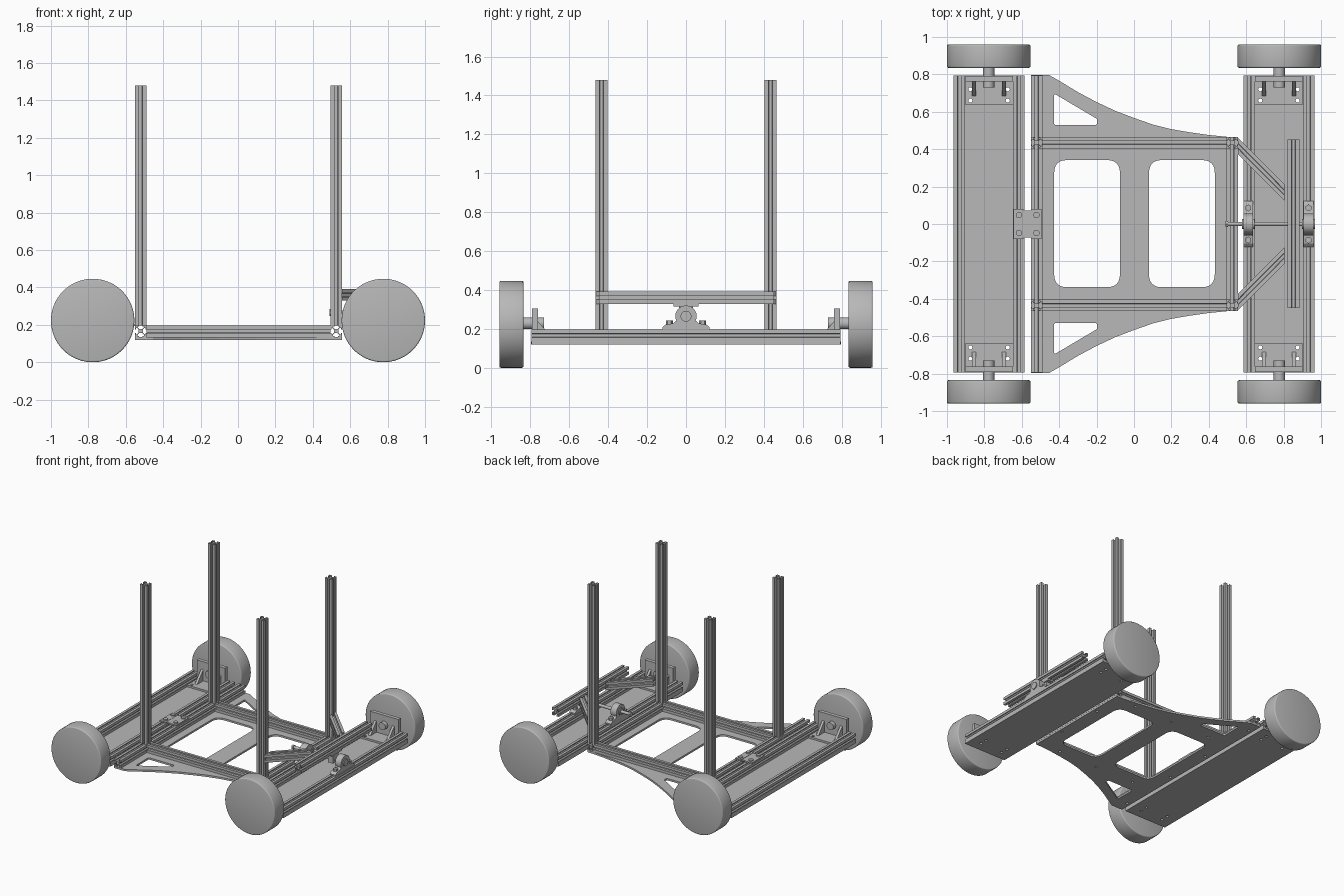
import bpy, bmesh, math
from mathutils import Vector, Matrix

cube = bpy.data.objects.get("Cube")
if cube:
    bpy.data.objects.remove(cube, do_unlink=True)

grey = bpy.data.materials.new("plain grey")
grey.use_nodes = True
grey.diffuse_color = (0.48, 0.48, 0.48, 1)
grey.node_tree.nodes["Principled BSDF"].inputs["Base Color"].default_value = grey.diffuse_color


def finish(name, bm):
    bmesh.ops.recalc_face_normals(bm, faces=bm.faces)
    mesh = bpy.data.meshes.new(name)
    bm.to_mesh(mesh)
    bm.free()
    obj = bpy.data.objects.new(name, mesh)
    bpy.context.collection.objects.link(obj)
    mesh.materials.append(grey)
    return obj


def prism(name, points, vector):
    """Extrude a closed outline along a vector."""
    bm = bmesh.new()
    face = bm.faces.new([bm.verts.new(p) for p in points])
    new = bmesh.ops.extrude_face_region(bm, geom=[face], use_keep_orig=True)["geom"]
    bmesh.ops.translate(bm, vec=vector, verts=[g for g in new if isinstance(g, bmesh.types.BMVert)])
    return finish(name, bm)


def box(name, x0, x1, y0, y1, z0, z1):
    return prism(name, [(x0, y0, z0), (x1, y0, z0), (x1, y1, z0), (x0, y1, z0)], (0, 0, z1 - z0))


def cylinder(name, start, end, radius, sides=32, bevel=0):
    start, end = Vector(start), Vector(end)
    axis = end - start
    bm = bmesh.new()
    turn = Matrix.Translation((start + end) / 2) @ axis.to_track_quat('Z', 'Y').to_matrix().to_4x4()
    bmesh.ops.create_cone(bm, cap_ends=True, segments=sides, radius1=radius, radius2=radius,
                          depth=axis.length, matrix=turn)
    if bevel:
        rims = [e for e in bm.edges if any(len(f.verts) > 4 for f in e.link_faces)]
        bmesh.ops.bevel(bm, geom=rims, offset=bevel, segments=3, affect='EDGES', profile=0.5)
    obj = finish(name, bm)
    if sides > 6:
        bpy.ops.object.select_all(action='DESELECT')
        obj.select_set(True)
        bpy.context.view_layer.objects.active = obj
        bpy.ops.object.shade_smooth_by_angle(angle=math.radians(35))
    return obj


# Slotted extrusion cross-section: one side, turned four times
H = 0.031
half = [(H, -H), (H, -0.01), (0.025, -0.01), (0.025, -0.018), (0.021, -0.018), (0.011, -0.008)]
side = half + [(x, -y) for x, y in reversed(half[1:])]
SLOTTED = []
for k in range(4):
    c, s = round(math.cos(k * math.pi / 2)), round(math.sin(k * math.pi / 2))
    SLOTTED += [Vector((x * c - y * s, x * s + y * c, 0)) for x, y in side]


def rail(name, start, end, mitre=False):
    """Slotted beam; mitre cuts both ends square to x."""
    start, end = Vector(start), Vector(end)
    axis = end - start
    quat = axis.to_track_quat('Z', 'Y')
    points = [start + quat @ p for p in SLOTTED]
    if mitre:
        points = [p + axis * ((start.x - p.x) / axis.x) for p in points]
    return prism(name, points, axis)


def circle(x, y, r, sides=12):
    return [(x + r * math.cos(a), y + r * math.sin(a))
            for a in (2 * math.pi * i / sides for i in range(sides))]


def rounded(corners, radius, steps=6):
    """Round the corners of a counter-clockwise convex outline."""
    out = []
    for i, c in enumerate(corners):
        c = Vector(c)
        a = (Vector(corners[i - 1]) - c).normalized()
        b = (Vector(corners[(i + 1) % len(corners)]) - c).normalized()
        reach = radius / math.tan(a.angle(b) / 2)
        p, q = c + a * reach, c + b * reach
        for k in range(steps + 1):
            t = k / steps
            out.append(tuple(p * (1 - t) ** 2 + c * (2 * t * (1 - t) * 0.9 + 0.1 * 2 * t * (1 - t))
                             + q * t ** 2))
    return out


def plate(name, loops, z0, z1):
    """Flat sheet from an outline followed by its holes."""
    curve = bpy.data.curves.new(name, 'CURVE')
    curve.dimensions = '2D'
    curve.fill_mode = 'BOTH'
    curve.extrude = (z1 - z0) / 2
    for loop in loops:
        spline = curve.splines.new('POLY')
        spline.points.add(len(loop) - 1)
        for point, (x, y) in zip(spline.points, loop):
            point.co = (x, y, 0, 1)
        spline.use_cyclic_u = True
    curve.materials.append(grey)
    obj = bpy.data.objects.new(name, curve)
    obj.location.z = (z0 + z1) / 2
    bpy.context.collection.objects.link(obj)
    bpy.ops.object.select_all(action='DESELECT')
    obj.select_set(True)
    bpy.context.view_layer.objects.active = obj
    bpy.ops.object.convert(target='MESH')
    for face in bpy.context.object.data.polygons:
        face.use_smooth = False


def rect(x0, x1, y0, y1):
    return [(x0, y0), (x1, y0), (x1, y1), (x0, y1)]


BASE, TOP = 0.135, 0.197
MID = BASE + H

# Axle assemblies: board, two rails, wheel mounts and wheels
for label, cx in (("right", -0.775), ("left", 0.775)):
    holes = [circle(cx + sx * 0.1, sy * y, 0.011) for sx in (-1, 1) for sy in (-1, 1) for y in (0.66, 0.72)]
    plate(f"{label}_axle_board", [rect(cx - 0.19, cx + 0.19, -0.795, 0.795)] + holes, 0.12, BASE)
    for sx in (-1, 1):
        x = cx + sx * 0.159
        rail(f"{label}_axle_rail", (x, -0.795, MID), (x, 0.795, MID))
    for end, sy in (("front", -1), ("back", 1)):
        name = f"{label}_{end}"
        near = [h for h in holes if h[0][1] * sy > 0]
        plate(f"{name}_mount_base", [rect(cx - 0.127, cx + 0.127, *sorted((sy * 0.637, sy * 0.795)))] + near,
              BASE, 0.15)
        box(f"{name}_mount_wall", cx - 0.127, cx + 0.127, *sorted((sy * 0.762, sy * 0.792)), 0.15, 0.305)
        for gx in (-0.08, 0.08):
            prism(f"{name}_gusset", [(cx + gx - 0.01, sy * 0.685, 0.15), (cx + gx - 0.01, sy * 0.762, 0.15),
                                     (cx + gx - 0.01, sy * 0.762, 0.24)], (0.02, 0, 0))
        wx = math.copysign(0.777, cx)
        cylinder(f"{name}_axle", (wx, sy * 0.73, 0.228), (wx, sy * 0.84, 0.228), 0.03)
        cylinder(f"{name}_wheel", (wx, sy * 0.835, 0.223), (wx, sy * 0.96, 0.223), 0.223, 96, 0.008)

# Deck plate with windows, corner cut-outs and screw holes
arc = [(0.555, 0.465), (0.5, 0.466), (0.4, 0.476), (0.3, 0.49), (0.2, 0.507), (0.1, 0.532), (0, 0.567),
       (-0.1, 0.605), (-0.2, 0.652), (-0.3, 0.705), (-0.4, 0.766), (-0.455, 0.797), (-0.552, 0.797)]
outline = arc + [(x, -y) for x, y in reversed(arc)]
loops = [outline]
for x0, x1 in ((-0.427, -0.075), (0.08, 0.432)):
    loops.append(rounded(rect(x0, x1, -0.338, 0.342), 0.07))
cutout = rounded([(-0.428, 0.53), (-0.198, 0.53), (-0.198, 0.562), (-0.428, 0.698)], 0.01, 4)
loops += [cutout, [(x, -y) for x, y in cutout]]
for sy in (-1, 1):
    loops += [circle(x, sy * 0.435, 0.01) for x in (-0.35, 0, 0.35)]
    loops += [circle(-0.52, sy * y, 0.01) for y in (0.2, 0.7)]
    loops.append(circle(0.525, sy * 0.2, 0.01))
plate("deck_plate", loops, 0.12, BASE)

# Chassis frame, posts and braces
rail("rear_cross_rail", (-0.52, -0.795, MID), (-0.52, 0.795, MID))
rail("front_cross_rail", (0.525, -0.465, MID), (0.525, 0.465, MID))
for label, sy in (("right", -1), ("left", 1)):
    y = sy * 0.435
    rail(f"{label}_side_rail", (-0.489, y, MID), (0.494, y, MID))
    for x in (-0.52, 0.525):
        rail(f"{label}_post", (x, y, TOP), (x, y, 1.48))
    rail(f"{label}_diagonal_brace", (0.556, sy * 0.418, 0.36), (0.805, sy * 0.167, 0.36), mitre=True)
rail("upper_beam", (0.853, -0.448, 0.36), (0.853, 0.452, 0.36))

# Pivot shaft with pillow bearings and a hanger under the upper beam
cylinder("pivot_shaft", (0.495, 0, 0.265), (0.965, 0, 0.265), 0.012)
cylinder("pivot_shaft_head", (0.488, 0, 0.265), (0.503, 0, 0.265), 0.019, 6)
box("beam_pivot_plate", 0.822, 0.884, -0.065, 0.065, 0.316, 0.329)
box("beam_pivot_hanger", 0.83, 0.876, -0.035, 0.035, 0.245, 0.316)
dome = [(0.055 * math.cos(a), 0.265 + 0.055 * math.sin(a))
        for a in (math.radians(-25 + 230 * i / 24) for i in range(25))]
profile = [(-0.122, TOP), (0.122, TOP), (0.122, 0.207), (0.105, 0.222), (0.065, 0.228)]
profile += dome + [(-0.065, 0.228), (-0.105, 0.222), (-0.122, 0.207)]
for x in (0.611, 0.933):
    prism("pillow_bearing", [(x - 0.026, y, z) for y, z in profile], (0.052, 0, 0))
    cylinder("bearing_collar", (x - 0.034, 0, 0.265), (x + 0.034, 0, 0.265), 0.028)
    for sy in (-1, 1):
        cylinder("bearing_bolt", (x, sy * 0.086, 0.215), (x, sy * 0.086, 0.243), 0.018, 6)

# Hinge joining the rear axle assembly to the chassis
for x0, x1, bolt in ((-0.645, -0.59, -0.615), (-0.55, -0.495, -0.522)):
    box("hinge_leaf", x0, x1, -0.08, 0.08, TOP, 0.207)
    for y in (-0.048, 0.048):
        cylinder("hinge_bolt", (bolt, y, 0.205), (bolt, y, 0.217), 0.017, 16)
box("hinge_bridge", -0.59, -0.55, -0.072, 0.072, 0.194, 0.205)
